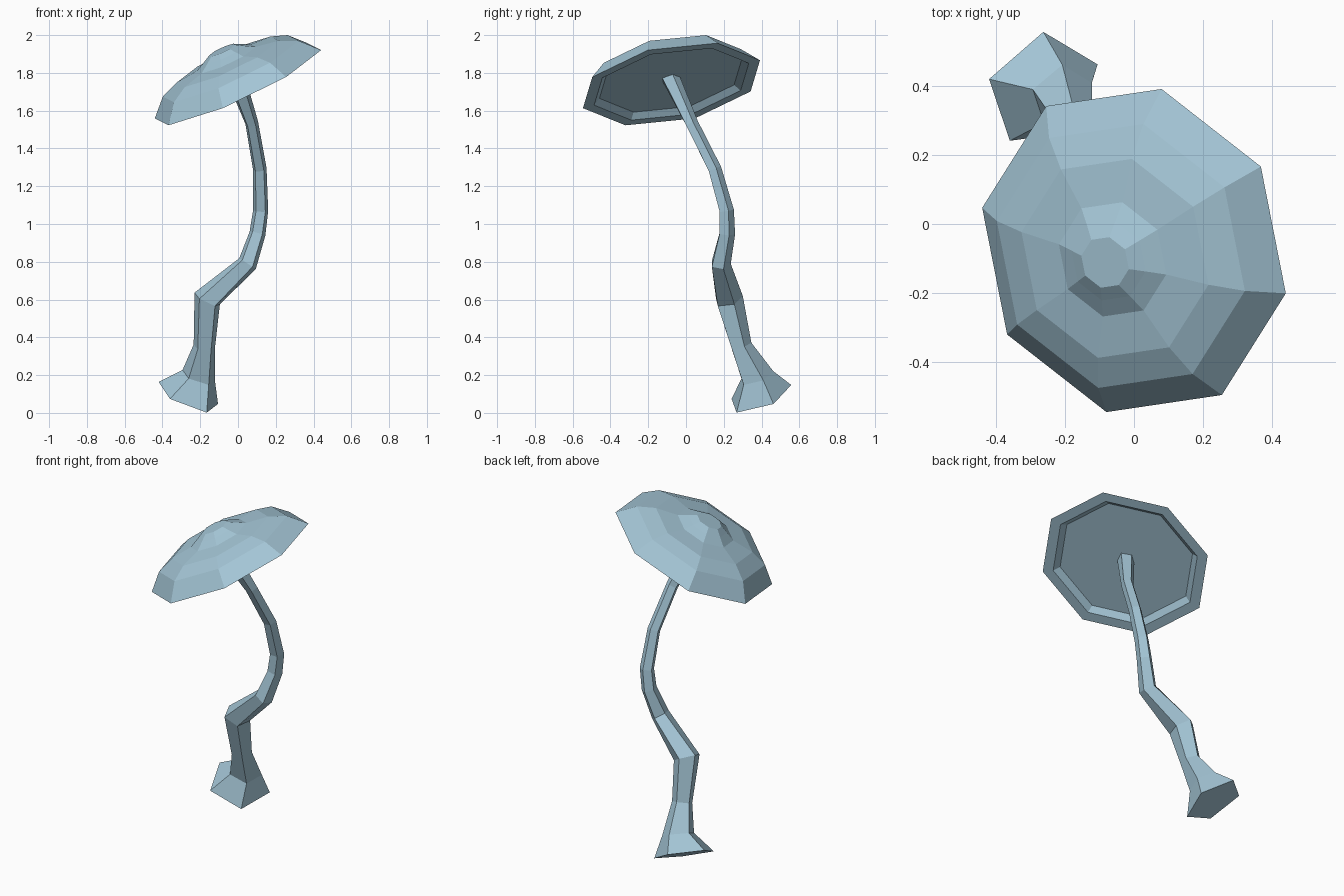
import bpy, math
from mathutils import Vector

if "Cube" in bpy.data.objects:
    bpy.data.objects.remove(bpy.data.objects["Cube"])


def ring(center, normal, radius, sides, phase):
    """Regular polygon around a point, facing along normal."""
    n = Vector(normal).normalized()
    u = (Vector((1, 0, 0)) - n * n.x).normalized()
    v = n.cross(u)
    angles = [math.radians(phase) + 2 * math.pi * k / sides for k in range(sides)]
    return [Vector(center) + radius * (math.cos(a) * u + math.sin(a) * v) for a in angles]


def loft(name, rings, mat):
    """Join successive rings with quads and close both ends."""
    s = len(rings[0])
    verts = [p for r in rings for p in r]
    faces = [tuple(reversed(range(s)))]
    for i in range(len(rings) - 1):
        for k in range(s):
            a, b = i * s + k, i * s + (k + 1) % s
            faces.append((a, b, b + s, a + s))
    faces.append(tuple(range(len(verts) - s, len(verts))))
    mesh = bpy.data.meshes.new(name)
    mesh.from_pydata(verts, [], faces)
    mesh.materials.append(mat)
    obj = bpy.data.objects.new(name, mesh)
    bpy.context.collection.objects.link(obj)
    return obj


blue = bpy.data.materials.new("pale blue")
blue.diffuse_color = (0.37, 0.56, 0.67, 1)
blue.use_nodes = True
blue.node_tree.nodes["Principled BSDF"].inputs["Base Color"].default_value = blue.diffuse_color

# Tilted cap: (radius, height along axis) from recessed underside, over the lip, to the knob
cap_center = Vector((0, -0.077, 1.74))
cap_axis = Vector((-0.415, -0.171, 0.894)).normalized()
profile = [(0.395, 0.03), (0.43, 0.0), (0.492, 0.0), (0.402, 0.092), (0.303, 0.133),
           (0.174, 0.15), (0.12, 0.178), (0.077, 0.202)]
loft("mushroom_cap", [ring(cap_center + cap_axis * h, cap_axis, r, 8, -10.3)
                      for r, h in profile], blue)

# Crooked five-sided stem: (x, y, z, radius) from the flared foot up to the cap
path = [(-0.263, 0.39, 0.087, 0.178), (-0.208, 0.372, 0.19, 0.095), (-0.178, 0.29, 0.35, 0.06),
        (-0.163, 0.225, 0.6, 0.078), (0.05, 0.182, 0.79, 0.055), (0.103, 0.215, 0.95, 0.045),
        (0.12, 0.212, 1.07, 0.042), (0.115, 0.15, 1.29, 0.038), (0.073, 0.03, 1.53, 0.036),
        (-0.012, -0.085, 1.775, 0.052)]
points = [Vector(p[:3]) for p in path]
stem = []
for i, p in enumerate(path):
    if i == 0:
        axis = Vector((0.422, -0.364, 1))
    elif i == len(path) - 1:
        axis = cap_axis
    else:
        axis = (points[i + 1] - points[i]).normalized() + (points[i] - points[i - 1]).normalized()
    stem.append(ring(points[i], axis, p[3], 5, 90))
loft("stem", stem, blue)
